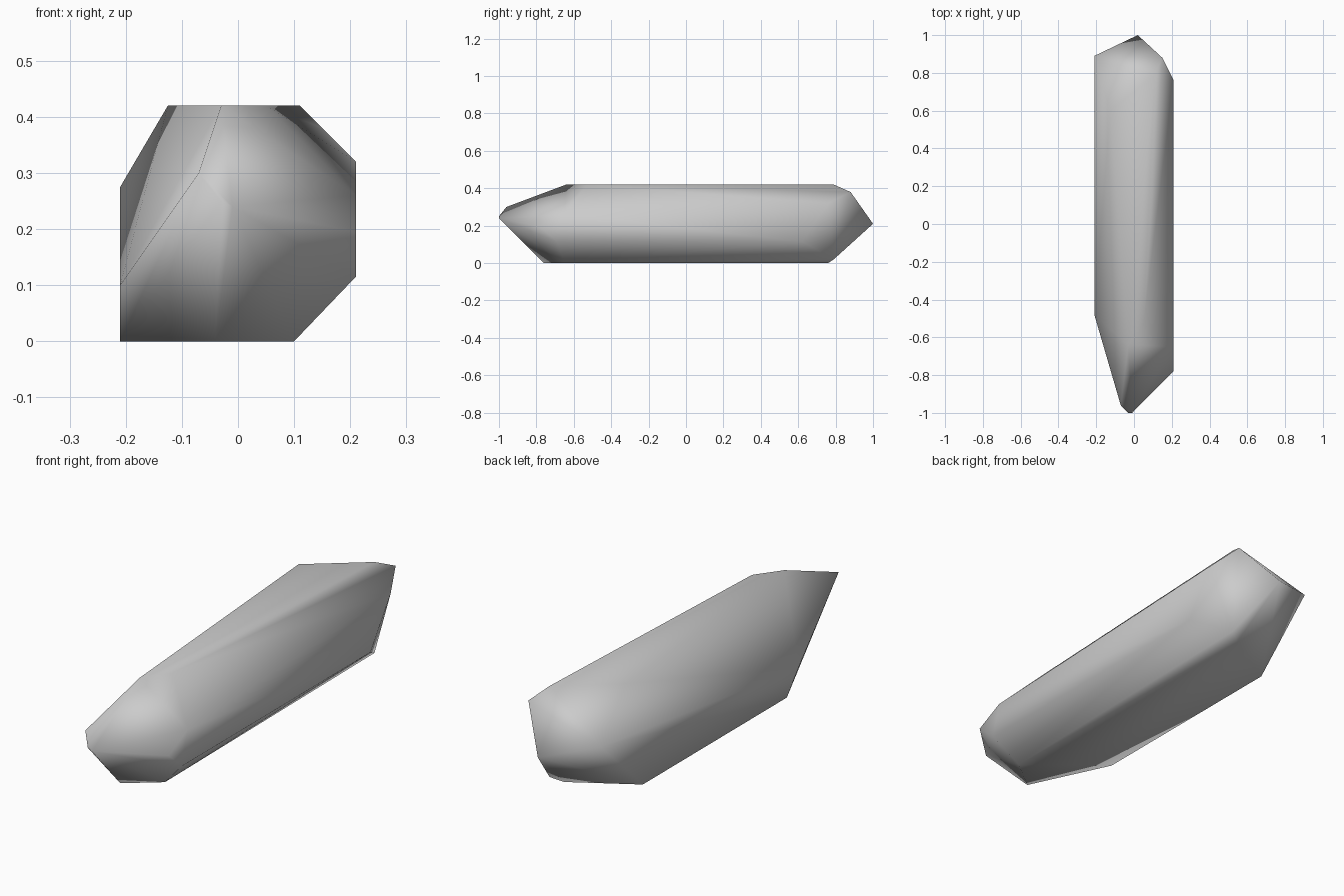
import bpy
import bmesh
import math

# Remove the default cube if present
default_cube = bpy.data.objects.get("Cube")
if default_cube:
    bpy.data.objects.remove(default_cube, do_unlink=True)


def make_material(name, colour):
    """Plain single-colour material."""
    material = bpy.data.materials.new(name)
    material.use_nodes = True
    material.diffuse_color = colour
    for node in material.node_tree.nodes:
        if node.type == 'BSDF_PRINCIPLED':
            node.inputs["Base Color"].default_value = colour
            node.inputs["Roughness"].default_value = 0.6
    return material


def hull_object(name, corner_groups, material):
    """Closed convex stone spanned by its corner points."""
    mesh = bpy.data.meshes.new(name)
    bm = bmesh.new()
    for corners in corner_groups:
        for corner in corners:
            bm.verts.new(corner)
    result = bmesh.ops.convex_hull(bm, input=bm.verts[:])
    loose = [v for v in result["geom_interior"] + result["geom_unused"]
             if isinstance(v, bmesh.types.BMVert) and v.is_valid]
    bmesh.ops.delete(bm, geom=list(set(loose)), context='VERTS')

    # Merge nearly flat triangles into the cut facets
    bmesh.ops.dissolve_limit(bm, angle_limit=math.radians(2),
                             verts=bm.verts[:], edges=bm.edges[:])
    bmesh.ops.recalc_face_normals(bm, faces=bm.faces[:])
    for face in bm.faces:
        face.smooth = True
    bm.to_mesh(mesh)
    bm.free()
    mesh.materials.append(material)
    stone = bpy.data.objects.new(name, mesh)
    bpy.context.collection.objects.link(stone)
    return stone


# Half width of the shaft and its height
side = 0.21
top = 0.42

# Pointed front termination
front_tip = [(-0.07, -0.96, 0.3), (-0.03, -1, 0.25), (-0.01, -1, 0.24)]

# Ring of corners where the front facets meet the shaft
front_ring = [
    (-0.03, -0.64, top), (0.05, -0.53, top),
    (side, -0.65, 0.26), (side, -0.78, 0.195), (side, -0.69, 0.115),
    (0.1, -0.65, 0), (-0.04, -0.76, 0),
    (-side, -0.4, 0), (-side, -0.48, 0.1),
]

# Ring of corners where the back facets meet the shaft
back_ring = [
    (-0.125, 0.6, top), (0.11, 0.79, top), (0.15, 0.88, 0.38),
    (side, 0.76, 0.32), (side, 0.62, 0.115),
    (0.11, 0.79, 0.02), (0.06, 0.76, 0),
    (-side, 0.6, 0), (-side, 0.89, 0.275),
]

# Chisel-shaped back termination
back_tip = [(0.02, 1, 0.21)]

stone_grey = make_material("stone_grey", (0.6, 0.6, 0.6, 1))
hull_object("crystal_shard", [front_tip, front_ring, back_ring, back_tip],
            stone_grey)
